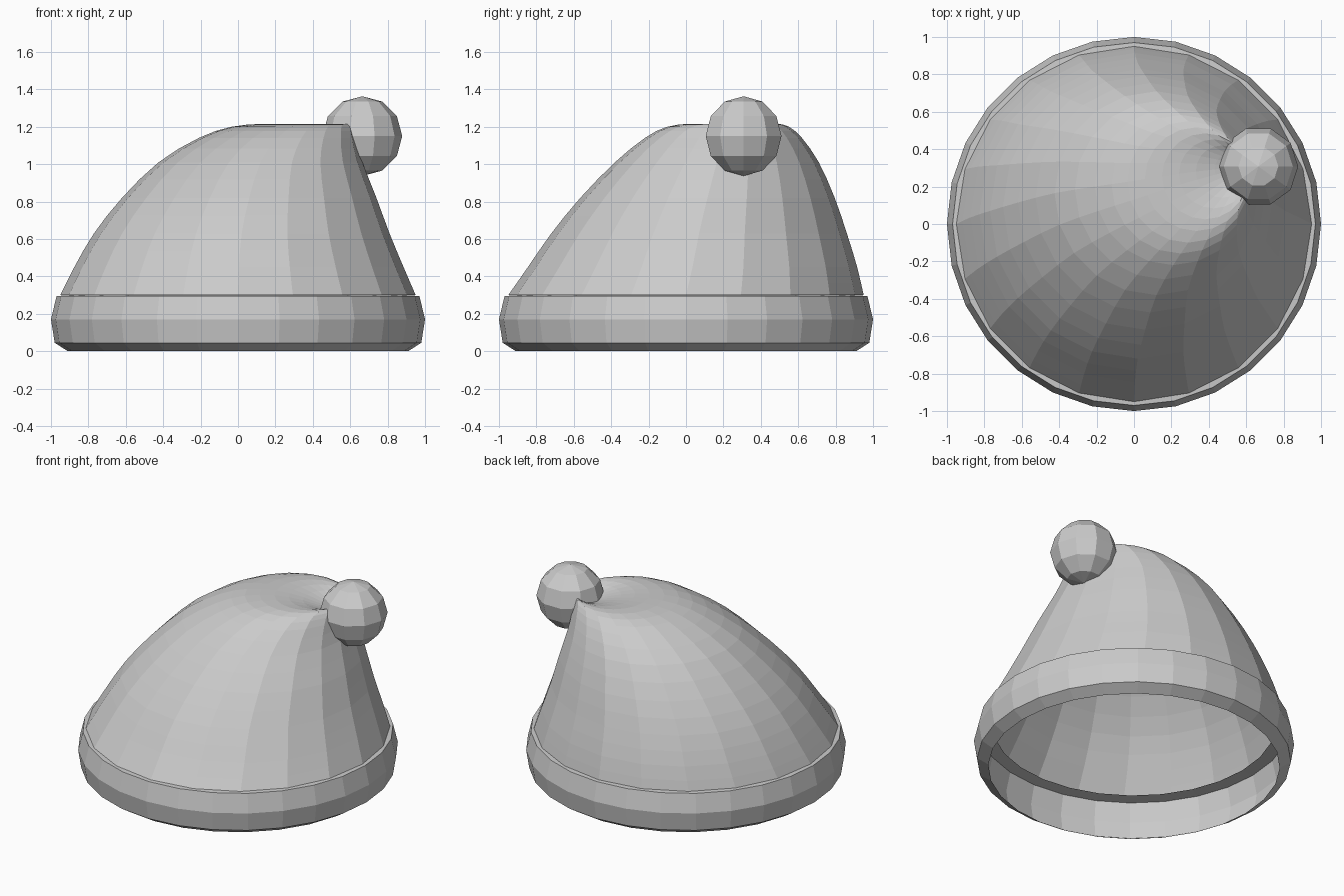
import bpy, bmesh, math
from mathutils import Matrix

if "Cube" in bpy.data.objects:
    bpy.data.objects.remove(bpy.data.objects["Cube"])

grey = bpy.data.materials.new("light_grey")
grey.diffuse_color = (0.6, 0.6, 0.6, 1)
grey.use_nodes = True
grey.node_tree.nodes["Principled BSDF"].inputs["Base Color"].default_value = grey.diffuse_color


def finish(bm, name):
    mesh = bpy.data.meshes.new(name)
    bm.to_mesh(mesh)
    bm.free()
    mesh.materials.append(grey)
    obj = bpy.data.objects.new(name, mesh)
    bpy.context.collection.objects.link(obj)
    return obj


def loft(name, rings, segs, cap=False):
    """Join horizontal circles (cx, cy, z, radius), from bottom to top."""
    bm = bmesh.new()
    loops = []
    for cx, cy, z, r in rings:
        angles = [2 * math.pi * i / segs for i in range(segs)]
        loops.append([bm.verts.new((cx + r * math.cos(a), cy + r * math.sin(a), z))
                      for a in angles])
    for low, high in zip(loops, loops[1:]):
        for i in range(segs):
            j = (i + 1) % segs
            bm.faces.new((low[i], low[j], high[j], high[i]))
    if cap:
        bm.faces.new(loops[-1])
    return finish(bm, name)


def refine(rings):
    """Insert a smooth in-between ring between each pair (Catmull-Rom)."""
    result = []
    last = len(rings) - 1
    for i in range(last):
        a, b, c, d = (rings[k] for k in (max(i - 1, 0), i, i + 1, min(i + 2, last)))
        result += [b, tuple((9 * (q + r) - p - s) / 16 for p, q, r, s in zip(a, b, c, d))]
    return result + [rings[-1]]


# Rolled brim: a thin bulging band with a ledge turned in at the top (radius, z)
profile = [(0.91, 0), (0.98, 0.045), (1.0, 0.17), (0.97, 0.295), (0.885, 0.30)]
loft("brim", [(0, 0, z, r) for r, z in profile], 28)

# Floppy hat body: circles slide to one side, then dip towards the pompom
body = [
    (0.0, 0.0, 0.30, 0.95),
    (0.005, 0.035, 0.45, 0.88),
    (0.02, 0.07, 0.63, 0.79),
    (0.06, 0.115, 0.82, 0.68),
    (0.12, 0.165, 1.01, 0.545),
    (0.21, 0.20, 1.14, 0.42),
    (0.29, 0.225, 1.20, 0.325),
    (0.38, 0.255, 1.215, 0.23),
    (0.47, 0.28, 1.195, 0.14),
    (0.56, 0.30, 1.15, 0.05),
]
loft("hat_body", refine(body), 20, cap=True)

# Pompom
bm = bmesh.new()
bmesh.ops.create_uvsphere(bm, u_segments=10, v_segments=6, radius=0.213,
                          matrix=Matrix.Translation((0.665, 0.308, 1.15))
                          @ Matrix.Rotation(math.pi / 2, 4, 'Z'))
finish(bm, "pompom")
